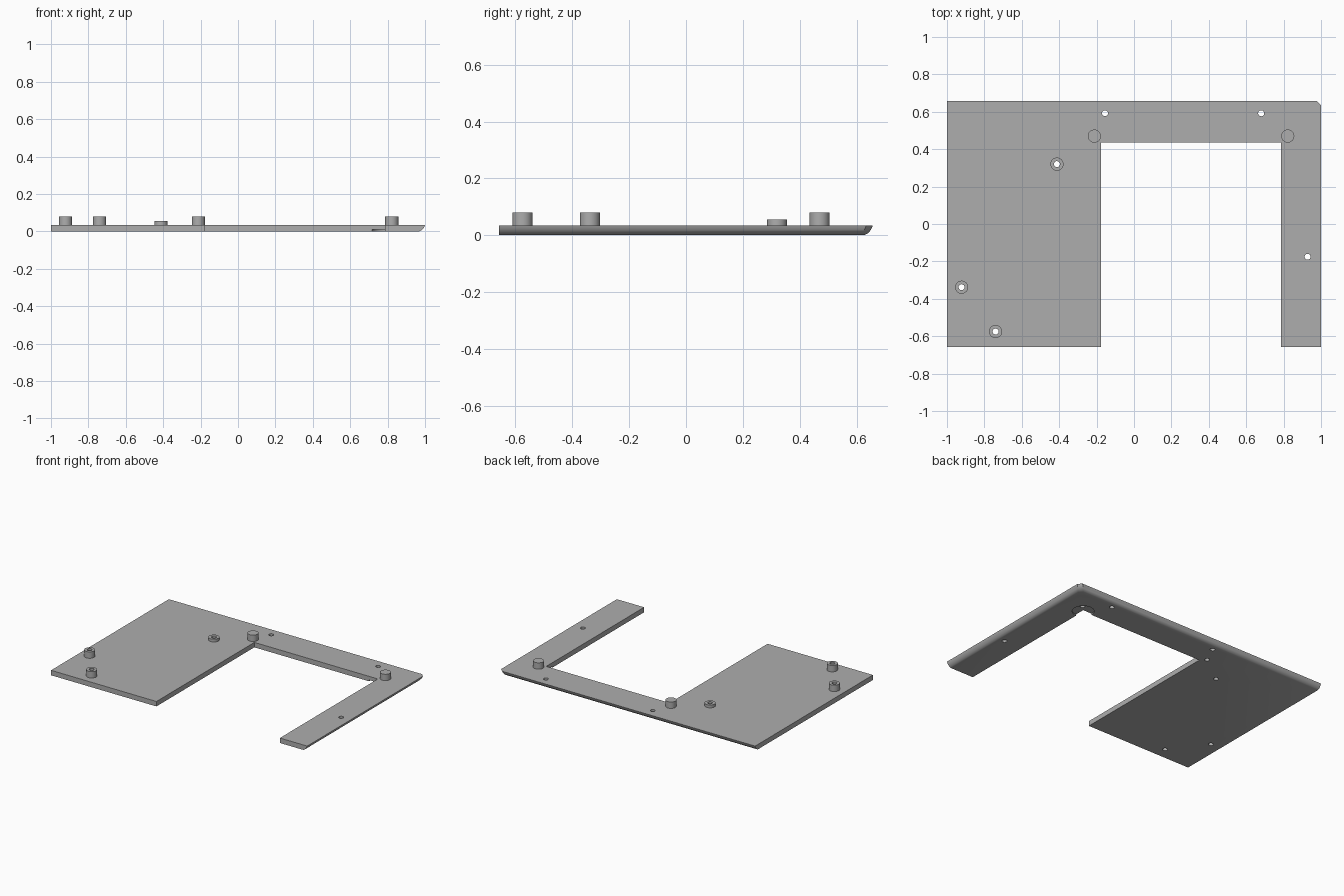
import bpy
import bmesh
import math
from mathutils import Matrix

old = bpy.data.objects.get("Cube")
if old:
    bpy.data.objects.remove(old, do_unlink=True)

THICK = 0.035
HOLE_R = 0.016
BOSS_R = 0.035
SHORT, TALL = 0.055, 0.08

grey = bpy.data.materials.new("plain grey")
grey.use_nodes = True
colour = (0.42, 0.42, 0.42, 1)
grey.diffuse_color = colour
grey.node_tree.nodes["Principled BSDF"].inputs["Base Color"].default_value = colour


def make_object(name, bm):
    bmesh.ops.recalc_face_normals(bm, faces=bm.faces)
    mesh = bpy.data.meshes.new(name)
    bm.to_mesh(mesh)
    bm.free()
    mesh.materials.append(grey)
    ob = bpy.data.objects.new(name, mesh)
    bpy.context.collection.objects.link(ob)
    return ob


def add_cylinder(bm, x, y, r, z0, z1):
    bmesh.ops.create_cone(bm, cap_ends=True, segments=32, radius1=r, radius2=r,
                          depth=z1 - z0,
                          matrix=Matrix.Translation((x, y, (z0 + z1) / 2)))


def cut(ob, cutter):
    mod = ob.modifiers.new("cut", "BOOLEAN")
    mod.operation = "DIFFERENCE"
    mod.solver = "EXACT"
    mod.object = cutter
    select(ob)
    bpy.ops.object.modifier_apply(modifier=mod.name)


def select(ob):
    bpy.ops.object.select_all(action="DESELECT")
    ob.select_set(True)
    bpy.context.view_layer.objects.active = ob


def outline(d):
    """U-shaped plate outline, with the right and back edges pulled in by d."""
    right, back, corner = 1 - d, 0.657 - d, 0.023
    return [(-1, -0.657), (-0.177, -0.657), (-0.177, 0.435), (0.787, 0.435),
            (0.787, -0.657), (right, -0.657), (right, back - corner),
            (right - corner, back), (-1, back)]


# Plate: stacked outlines give the rounded underside of the two outer edges
bm = bmesh.new()
rings = []
STEPS = 6
for i in range(STEPS + 1):
    a = math.radians(12 + 63 * i / STEPS)
    rise = (math.cos(math.radians(12)) - math.cos(a)) / \
        (math.cos(math.radians(12)) - math.cos(math.radians(75)))
    inset = 0.032 * (math.sin(math.radians(75)) - math.sin(a)) / \
        (math.sin(math.radians(75)) - math.sin(math.radians(12)))
    rings.append([bm.verts.new((x, y, THICK * rise)) for x, y in outline(inset)])
for low, high in zip(rings, rings[1:]):
    n = len(low)
    for k in range(n):
        j = (k + 1) % n
        bm.faces.new((low[k], low[j], high[j], high[k]))
bm.faces.new(rings[0][::-1])
bm.faces.new(rings[-1])
plate = make_object("plate", bm)

# Bosses standing on the plate: place, height, and top of the hole through it
bosses = {
    "front_left_boss": (-0.74, -0.575, TALL, 0.2),
    "side_boss": (-0.922, -0.338, TALL, 0.2),
    "low_boss": (-0.412, 0.32, SHORT, 0.2),
    "inner_peg": (-0.212, 0.47, TALL, 0.062),
    "outer_peg": (0.822, 0.47, TALL, 0.062),
}
parts = [plate]
for name, (x, y, top, _) in bosses.items():
    bm = bmesh.new()
    add_cylinder(bm, x, y, BOSS_R, THICK - 0.005, top)
    parts.append(make_object(name, bm))

# Screw holes through the plate and the bosses
bm = bmesh.new()
for x, y in ((-0.155, 0.592), (0.68, 0.592), (0.928, -0.175)):
    add_cylinder(bm, x, y, HOLE_R, -0.1, 0.2)
for x, y, _, hole_top in bosses.values():
    add_cylinder(bm, x, y, HOLE_R, -0.1, hole_top)
holes = make_object("hole_cutter", bm)

# Shallow round recess under the inner corner
bm = bmesh.new()
add_cylinder(bm, 0.787, 0.435, 0.07, -0.1, 0.009)
recess = make_object("recess_cutter", bm)

cut(plate, recess)
for ob in parts:
    cut(ob, holes)
    select(ob)
    bpy.ops.object.shade_smooth_by_angle(angle=math.radians(30))

for helper in (holes, recess):
    bpy.data.objects.remove(helper, do_unlink=True)
